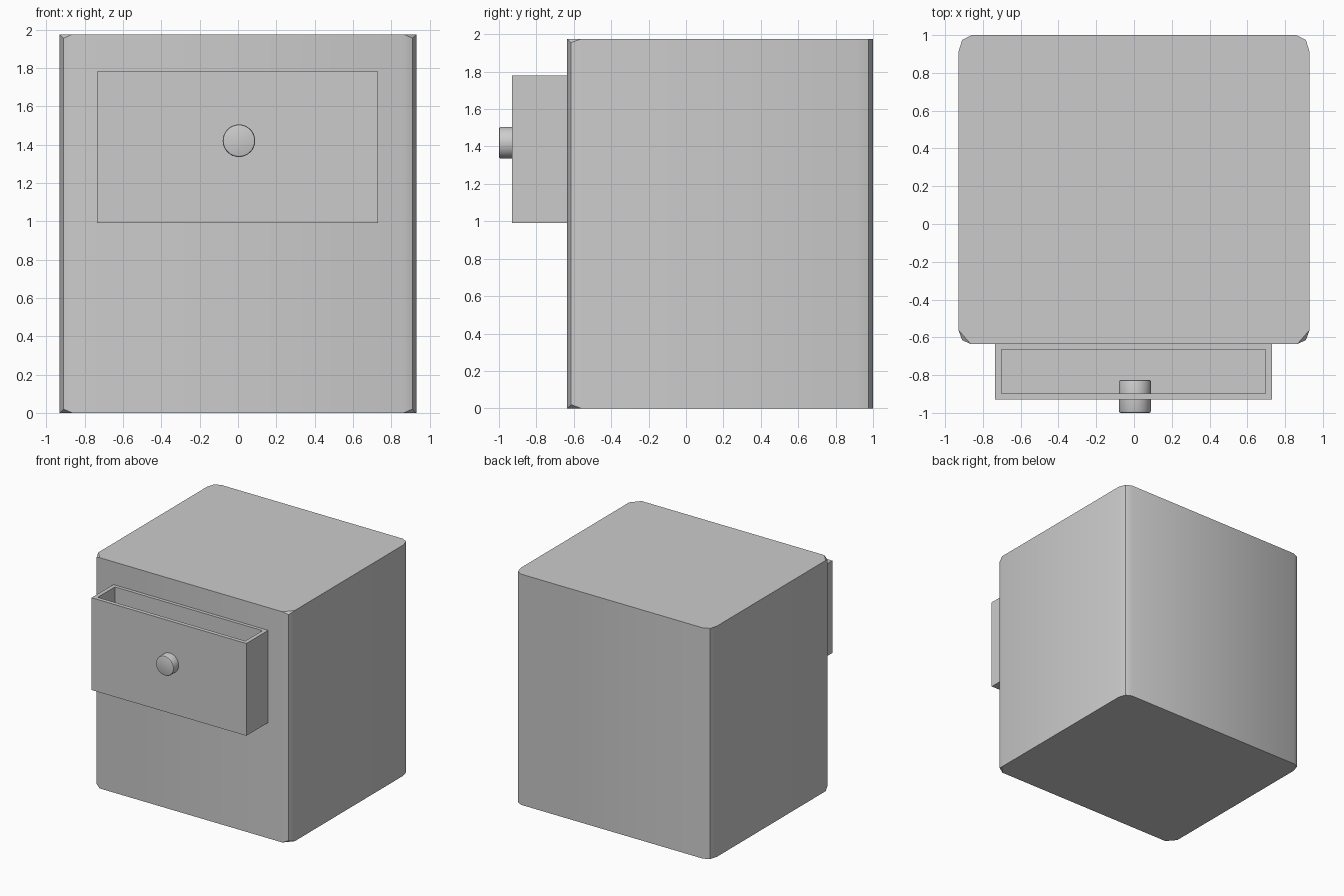
import bpy, bmesh, math
from mathutils import Matrix

if "Cube" in bpy.data.objects:
    bpy.data.objects.remove(bpy.data.objects["Cube"])


def make_object(name, bm, smooth=None):
    bmesh.ops.recalc_face_normals(bm, faces=bm.faces[:])
    mesh = bpy.data.meshes.new(name)
    bm.to_mesh(mesh)
    bm.free()
    ob = bpy.data.objects.new(name, mesh)
    bpy.context.collection.objects.link(ob)
    if smooth:
        bpy.ops.object.select_all(action='DESELECT')
        ob.select_set(True)
        bpy.context.view_layer.objects.active = ob
        bpy.ops.object.shade_smooth_by_angle(angle=math.radians(smooth))
    return ob


# Cabinet body: two-step rounded corners, front corner points pulled in at the ends
H, DIP = 1.975, 0.02
right_half = [(0.865, -0.635), (0.91, -0.615), (0.93, -0.56),
              (0.93, 0.91), (0.91, 0.975), (0.86, 1.0)]
outline = right_half + [(-x, y) for x, y in reversed(right_half)]
front_mid = (1, 10)
n = len(outline)

bm = bmesh.new()
rings = []
for z, dip in ((0, DIP), (H, -DIP)):
    rings.append([bm.verts.new((x, y, z + (dip if i in front_mid else 0)))
                  for i, (x, y) in enumerate(outline)])
for i in range(n):
    j = (i + 1) % n
    bm.faces.new((rings[0][i], rings[0][j], rings[1][j], rings[1][i]))
for ring in rings:
    bm.faces.new([v for i, v in enumerate(ring) if i not in front_mid])
    for i in front_mid:
        bm.faces.new((ring[i - 1], ring[i], ring[i + 1]))
make_object("cabinet_body", bm, 30)

# Drawer: box with its top inset and pushed down to form the tray
x0, x1, y0, y1, z0, z1 = -0.735, 0.73, -0.93, -0.63, 0.99, 1.78
wall = 0.048
bm = bmesh.new()
bmesh.ops.create_cube(bm, size=1, matrix=Matrix.Translation(
    ((x0 + x1) / 2, (y0 + y1) / 2, (z0 + z1) / 2))
    @ Matrix.Diagonal((x1 - x0, y1 - y0, z1 - z0, 1)))
top = max(bm.faces, key=lambda f: f.calc_center_median().z)
bmesh.ops.inset_region(bm, faces=[top], thickness=wall)
floor = bmesh.ops.extrude_discrete_faces(bm, faces=[top])["faces"][0]
for v in floor.verts:
    v.co.z = z0 + wall
make_object("drawer", bm)

# Knob: short bevelled cylinder passing through the drawer front
bm = bmesh.new()
bmesh.ops.create_cone(bm, cap_ends=True, segments=32, radius1=0.085, radius2=0.085,
                      depth=0.175, matrix=Matrix.Translation((0.005, -0.9125, 1.42))
                      @ Matrix.Rotation(math.pi / 2, 4, 'X'))
rims = [e for e in bm.edges if any(len(f.verts) > 4 for f in e.link_faces)]
bmesh.ops.bevel(bm, geom=rims, offset=0.01, segments=2, profile=0.5, affect='EDGES')
make_object("knob", bm, 35)
